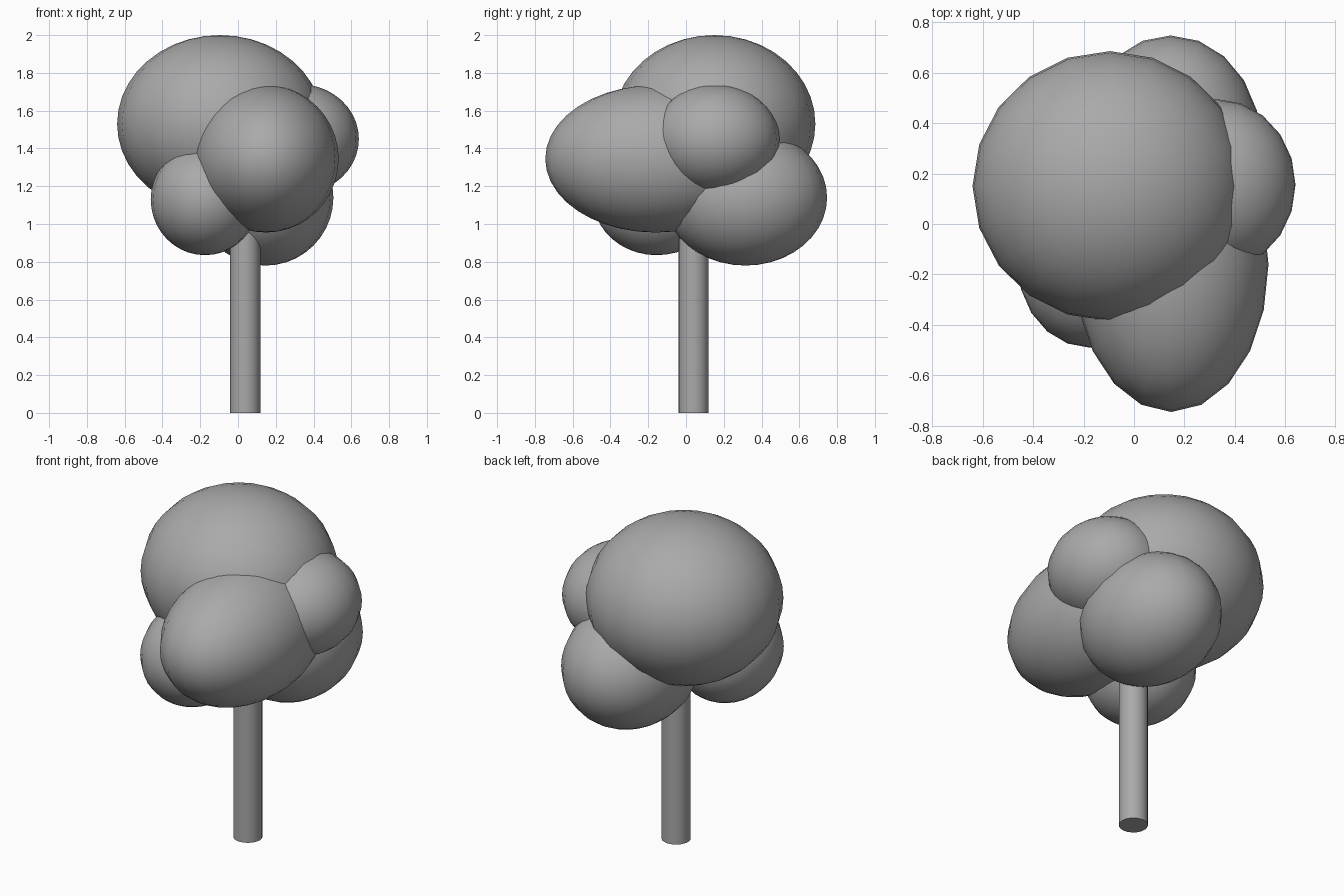
import bpy
from math import radians

if "Cube" in bpy.data.objects:
    bpy.data.objects.remove(bpy.data.objects["Cube"], do_unlink=True)

# One plain grey for the whole tree
grey = bpy.data.materials.new("plain_grey")
grey.use_nodes = True
colour = (0.4, 0.4, 0.4, 1)
grey.diffuse_color = colour
grey.node_tree.nodes["Principled BSDF"].inputs["Base Color"].default_value = colour


def finish(name):
    obj = bpy.context.object
    obj.name = name
    obj.data.materials.append(grey)
    bpy.ops.object.transform_apply(location=False, rotation=False, scale=True)
    bpy.ops.object.shade_smooth_by_angle(angle=radians(40))


# Trunk, its top hidden inside the foliage
height = 1.3
bpy.ops.mesh.primitive_cylinder_add(vertices=20, radius=0.08, depth=height,
                                    location=(0.038, 0.04, height / 2))
finish("trunk")

# Foliage clumps: name, centre, radii
clumps = [
    ("foliage_crown", (-0.095, 0.15, 1.53), (0.545, 0.535, 0.47)),
    ("foliage_front", (0.148, -0.16, 1.345), (0.385, 0.585, 0.39)),
    ("foliage_left", (0.325, 0.155, 1.45), (0.315, 0.34, 0.29)),
    ("foliage_back", (0.145, 0.315, 1.14), (0.36, 0.432, 0.36)),
    ("foliage_right", (-0.175, -0.155, 1.13), (0.287, 0.335, 0.295)),
]
for name, centre, radii in clumps:
    bpy.ops.mesh.primitive_uv_sphere_add(segments=20, ring_count=20, radius=1,
                                         location=centre, scale=radii)
    finish(name)
